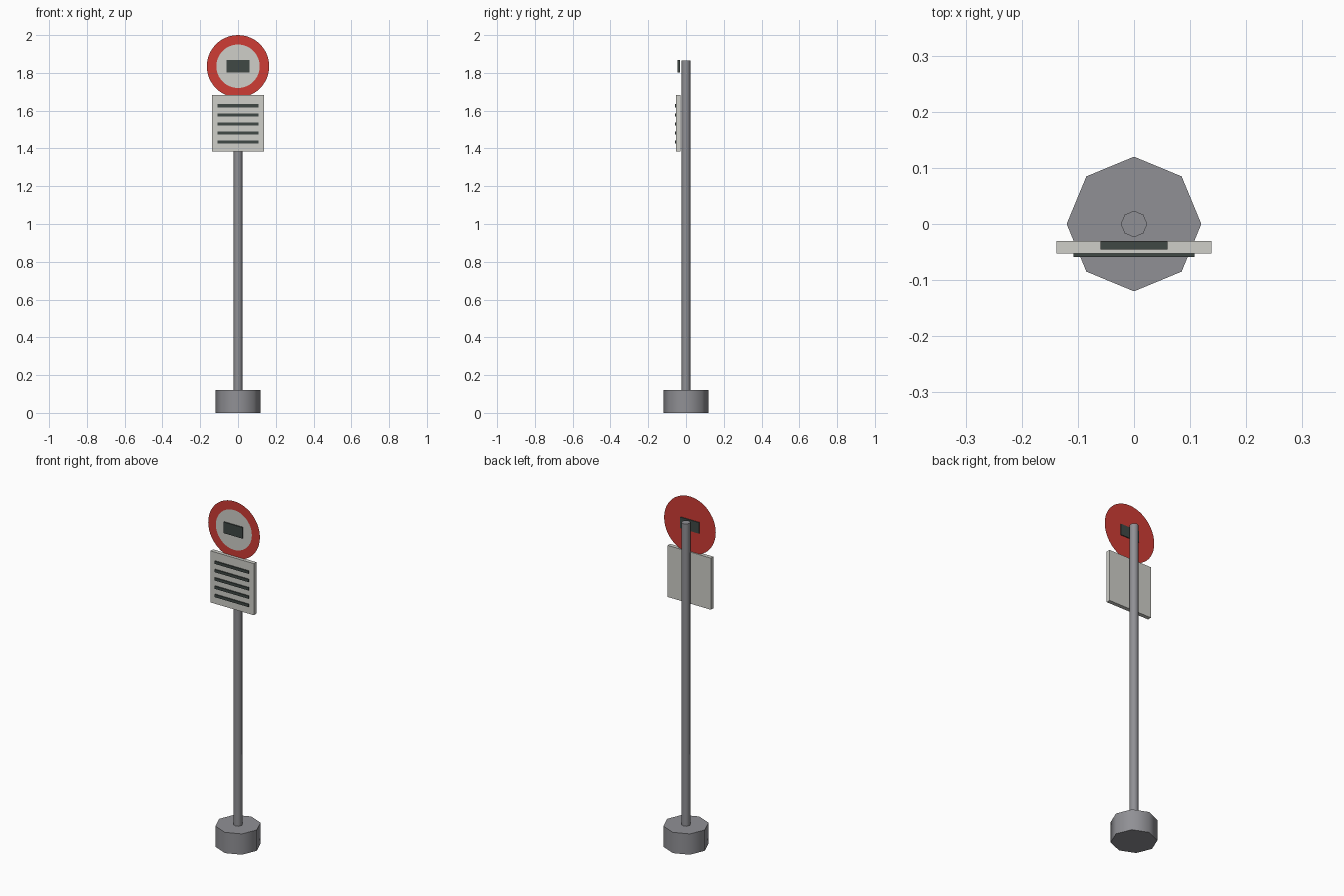
import bpy
import math

if "Cube" in bpy.data.objects:
    bpy.data.objects.remove(bpy.data.objects["Cube"], do_unlink=True)


def material(name, rgb):
    mat = bpy.data.materials.new(name)
    mat.use_nodes = True
    mat.diffuse_color = (*rgb, 1)
    mat.node_tree.nodes["Principled BSDF"].inputs["Base Color"].default_value = (*rgb, 1)
    return mat


grey = material("grey metal", (0.28, 0.28, 0.30))
red = material("sign red", (0.62, 0.045, 0.035))
pale = material("pale panel", (0.62, 0.62, 0.58))
dark = material("dark marking", (0.05, 0.065, 0.06))


def finish(name, mat):
    obj = bpy.context.object
    obj.name = name
    obj.data.materials.append(mat)
    return obj


def post(name, radius, bottom, top):
    """Upright eight-sided cylinder with soft sides and crisp caps."""
    bpy.ops.mesh.primitive_cylinder_add(
        vertices=8, radius=radius, depth=top - bottom, location=(0, 0, (bottom + top) / 2))
    finish(name, grey)
    bpy.ops.object.shade_smooth_by_angle(angle=math.radians(60))


def box(name, mat, width, y_front, y_back, z, height):
    bpy.ops.mesh.primitive_cube_add(size=1, location=(0, (y_front + y_back) / 2, z))
    obj = finish(name, mat)
    obj.scale = (width, y_back - y_front, height)
    bpy.ops.object.transform_apply(location=False, rotation=False, scale=True)


def disc(name, mat, radius, y):
    """Paper-thin round face turned to the front."""
    bpy.ops.mesh.primitive_circle_add(
        vertices=48, radius=radius, fill_type='NGON',
        location=(0, y, 1.835), rotation=(math.pi / 2, 0, 0))
    finish(name, mat)


# Foot and pole
post("base", 0.12, 0, 0.12)
post("pole", 0.0235, 0.12, 1.865)

# Round sign with a dark centre block
disc("sign_disc", red, 0.165, -0.036)
disc("sign_face", pale, 0.115, -0.038)
box("sign_block", dark, 0.12, -0.045, -0.031, 1.835, 0.064)

# Timetable panel with printed rows
box("panel", pale, 0.276, -0.053, -0.03, 1.534, 0.298)
for row in range(5):
    box(f"panel_row_{row + 1}", dark, 0.216, -0.059, -0.052, 1.434 + row * 0.048, 0.016)
